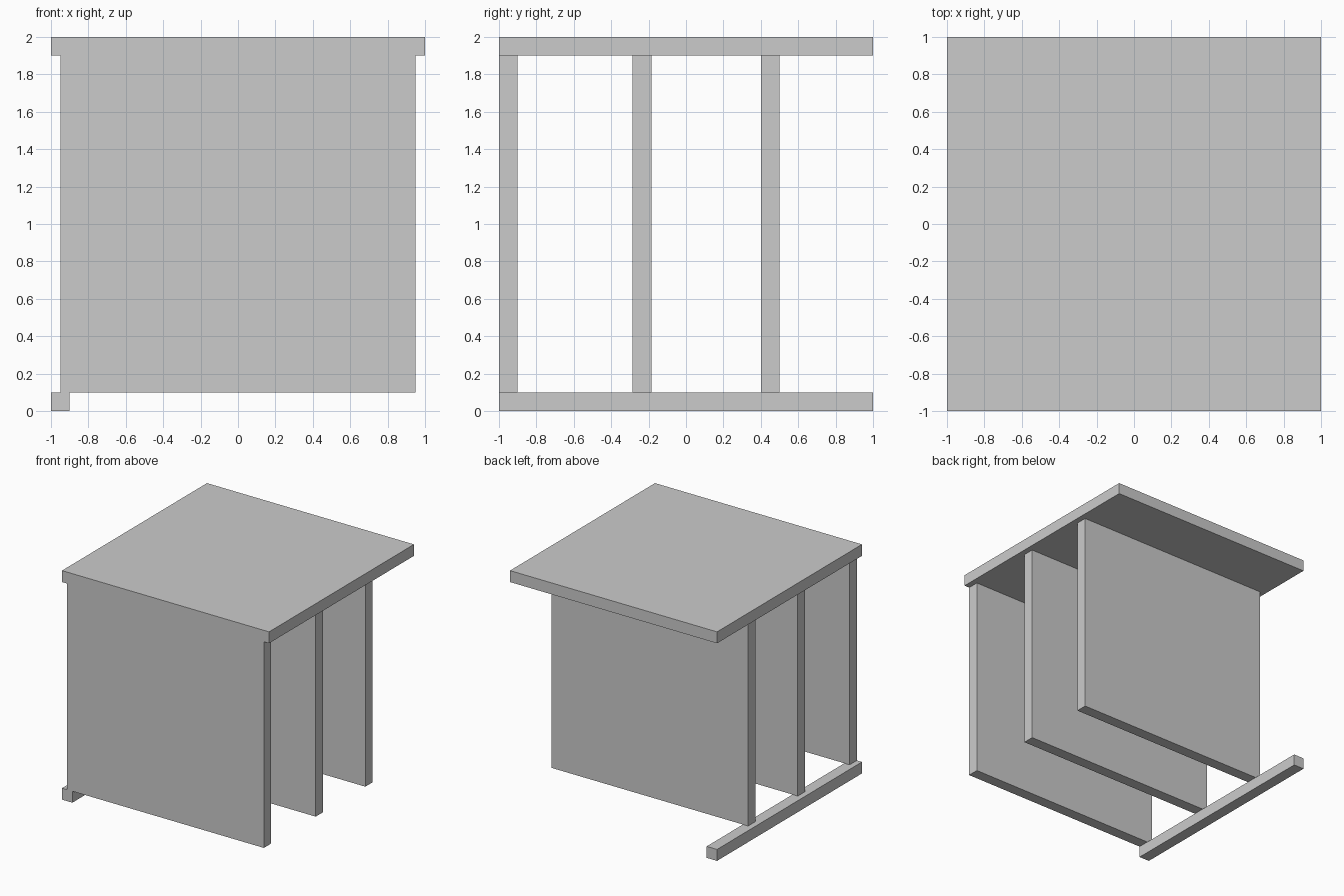
import bpy

if "Cube" in bpy.data.objects:
    bpy.data.objects.remove(bpy.data.objects["Cube"])


def box(name, x, y, z):
    """Axis-aligned box from (min, max) ranges."""
    ranges = (x, y, z)
    bpy.ops.mesh.primitive_cube_add(size=1, location=[(a + b) / 2 for a, b in ranges])
    obj = bpy.context.object
    obj.name = name
    obj.scale = [b - a for a, b in ranges]
    bpy.ops.object.transform_apply(location=False, rotation=False, scale=True)
    return obj


# Top board and the single floor rail on the left
box("top_board", (-1, 1), (-1, 1), (1.9, 2))
box("floor_rail", (-1, -0.9), (-1, 1), (0, 0.1))

# Three upright panels between rail and top
for name, y in (("front_panel", -1), ("middle_panel", -0.285), ("back_panel", 0.4)):
    box(name, (-0.95, 0.95), (y, y + 0.1), (0.1, 1.9))
